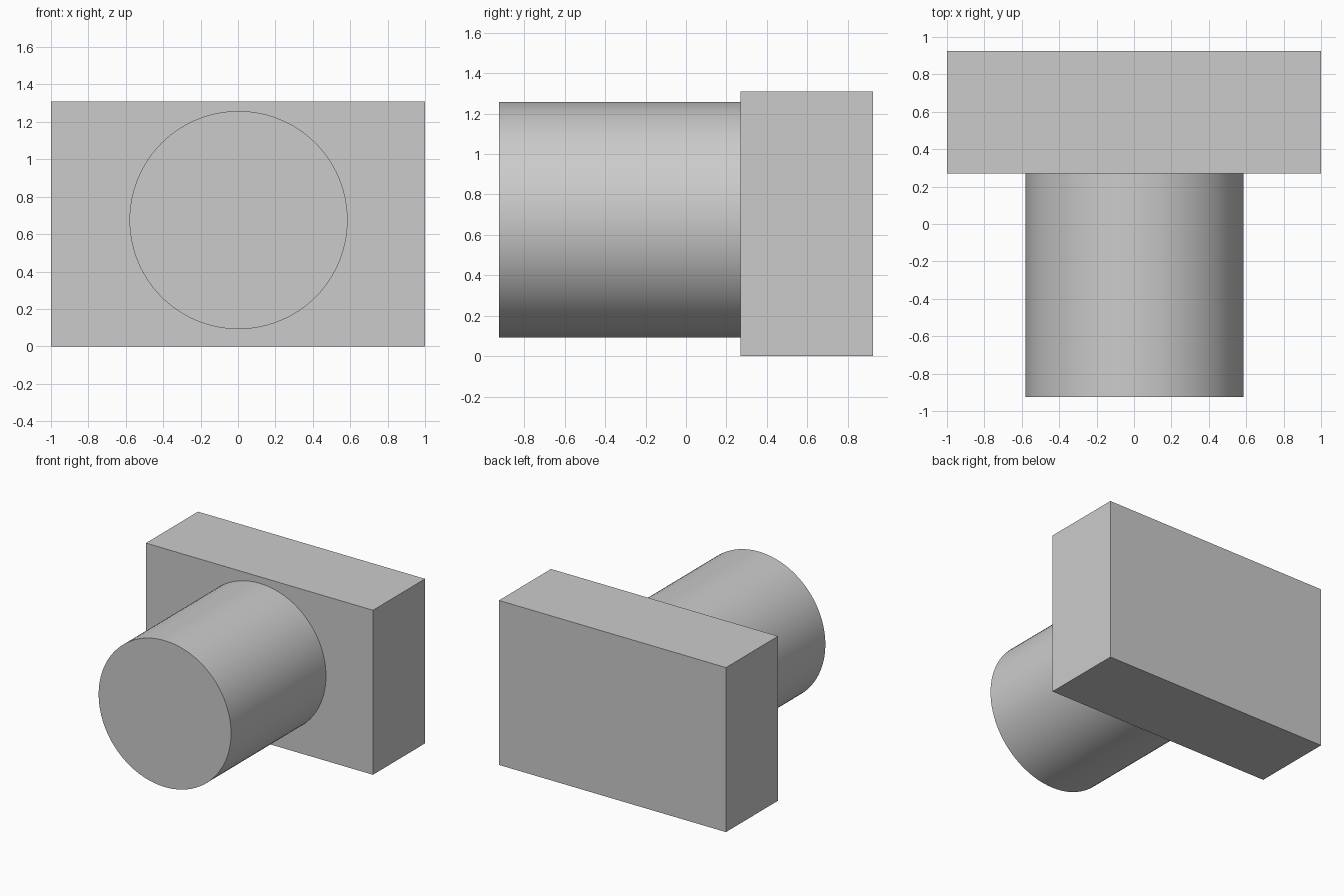
import bpy
import math

cube = bpy.data.objects.get("Cube")
if cube:
    bpy.data.objects.remove(cube, do_unlink=True)

# Single plain grey
grey = bpy.data.materials.new("light grey")
grey.use_nodes = True
COLOUR = (0.6, 0.6, 0.6, 1)
grey.diffuse_color = COLOUR
grey.node_tree.nodes["Principled BSDF"].inputs["Base Color"].default_value = COLOUR

FRONT, JOIN, BACK = -0.925, 0.27, 0.925
HEIGHT = 1.31


def finish(name):
    obj = bpy.context.object
    obj.name = name
    obj.data.materials.append(grey)
    bpy.ops.object.transform_apply(location=False, rotation=True, scale=True)
    return obj


# Rectangular block at the back
bpy.ops.mesh.primitive_cube_add(size=1, location=(0, (JOIN + BACK) / 2, HEIGHT / 2))
bpy.context.object.scale = (2, BACK - JOIN, HEIGHT)
finish("back_block")

# Round boss pointing forward
bpy.ops.mesh.primitive_cylinder_add(
    vertices=96, radius=0.583, depth=JOIN - FRONT,
    location=(0.003, (FRONT + JOIN) / 2, 0.675), rotation=(math.pi / 2, 0, 0))
finish("front_cylinder")
bpy.ops.object.shade_smooth_by_angle(angle=math.radians(30))
